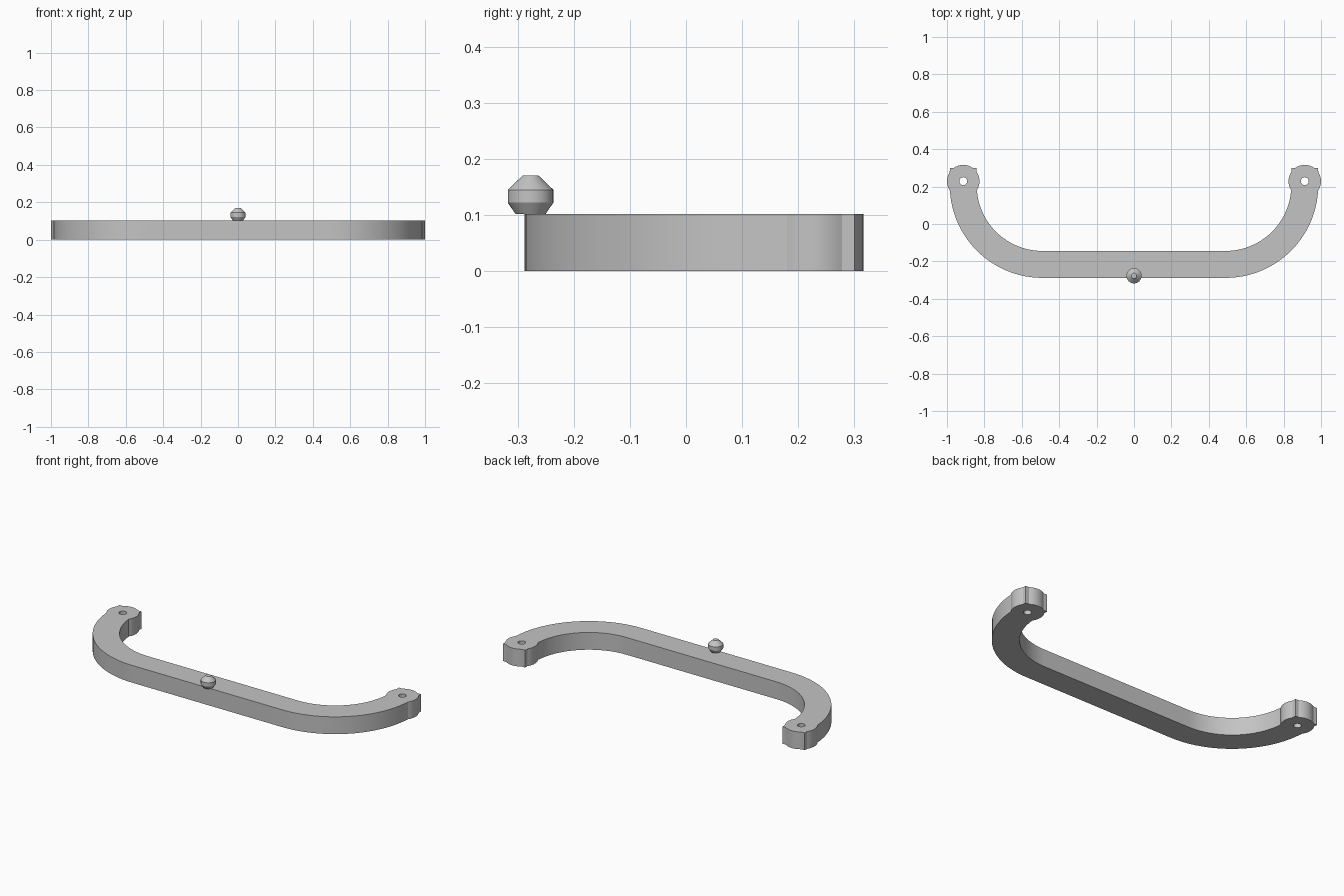
import bpy
import bmesh
from math import sin, cos, radians, tau

cube = bpy.data.objects.get("Cube")
if cube:
    bpy.data.objects.remove(cube, do_unlink=True)

grey = bpy.data.materials.new("light grey")
grey.use_nodes = True
color = (0.55, 0.55, 0.55, 1)
grey.diffuse_color = color
grey.node_tree.nodes["Principled BSDF"].inputs["Base Color"].default_value = color

HEIGHT = 0.102
BEND = (0.49, 0.207)      # centre of the corner bend
BOSS = (0.913, 0.229)     # centre of the mounting boss
BOSS_R = 0.087
TIP_Y = 0.30              # square end of the arm


def arc(center, radius, start, end, steps):
    """Points along a circular arc, angles in degrees."""
    angles = [radians(start + (end - start) * i / steps) for i in range(steps + 1)]
    return [(center[0] + radius * cos(a), center[1] + radius * sin(a)) for a in angles]


def add_loop(curve, points):
    spline = curve.splines.new("POLY")
    spline.points.add(len(points) - 1)
    for p, (x, y) in zip(spline.points, points):
        p.co = (x, y, 0, 1)
    spline.use_cyclic_u = True


def finish(obj):
    """Activate, colour and smooth-shade an object."""
    bpy.ops.object.select_all(action="DESELECT")
    obj.select_set(True)
    bpy.context.view_layer.objects.active = obj
    if obj.type == "CURVE":
        bpy.ops.object.convert(target="MESH")
        obj = bpy.context.object
        bm = bmesh.new()
        bm.from_mesh(obj.data)
        bmesh.ops.remove_doubles(bm, verts=bm.verts, dist=0.0001)
        bmesh.ops.recalc_face_normals(bm, faces=bm.faces)
        bm.to_mesh(obj.data)
        bm.free()
    obj.data.materials.clear()
    obj.data.materials.append(grey)
    bpy.ops.object.shade_smooth_by_angle(angle=radians(30))


# Handle bar: half outline with bend, boss bulges and square tip, then mirrored
half = arc(BEND, 0.495, -90, -3.1, 24)
half += arc(BOSS, BOSS_R, -34, 34, 10)
half += [(0.985, TIP_Y)]
half += arc(BOSS, BOSS_R, 54.7, 125.3, 10)
half += [(0.841, TIP_Y)]
half += arc(BOSS, BOSS_R, 146, 214, 10)
half += arc(BEND, 0.351, -4.4, -90, 24)
outline = half + [(-x, y) for x, y in reversed(half)]

curve = bpy.data.curves.new("handle_bar", "CURVE")
curve.dimensions = "2D"
curve.fill_mode = "BOTH"
curve.extrude = HEIGHT / 2
add_loop(curve, outline)
# Screw holes through both bosses
for side in (-1, 1):
    add_loop(curve, arc((side * BOSS[0], BOSS[1]), 0.021, 0, 345, 23))
bar = bpy.data.objects.new("handle_bar", curve)
bar.location.z = HEIGHT / 2
bpy.context.collection.objects.link(bar)
finish(bar)

# Knob: turned profile with chamfered top and bottom
profile = [(0.027, HEIGHT), (0.0406, 0.122), (0.0406, 0.145), (0.0145, 0.17)]
SIDES = 32
bm = bmesh.new()
rings = [[bm.verts.new((r * cos(tau * i / SIDES), r * sin(tau * i / SIDES), z))
          for i in range(SIDES)] for r, z in profile]
for low, high in zip(rings, rings[1:]):
    for i in range(SIDES):
        j = (i + 1) % SIDES
        bm.faces.new((low[i], low[j], high[j], high[i]))
bm.faces.new(rings[0][::-1])
bm.faces.new(rings[-1])
mesh = bpy.data.meshes.new("knob")
bm.to_mesh(mesh)
bm.free()
knob = bpy.data.objects.new("knob", mesh)
knob.location.y = -0.277
bpy.context.collection.objects.link(knob)
finish(knob)
